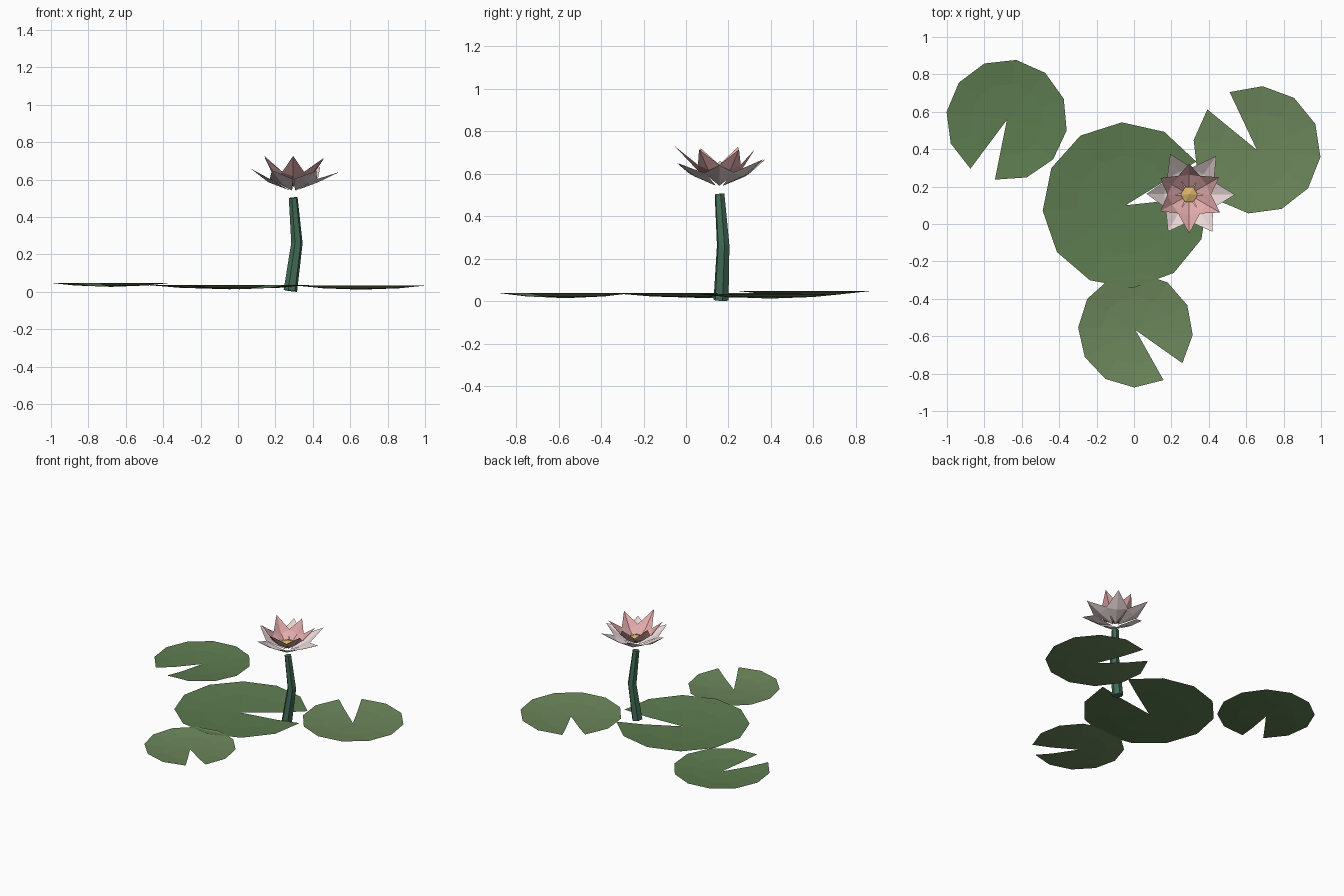
import bpy, math
from mathutils import Vector

if "Cube" in bpy.data.objects:
    bpy.data.objects.remove(bpy.data.objects["Cube"])


def material(name, rgb):
    m = bpy.data.materials.new(name)
    m.diffuse_color = (*rgb, 1)
    m.use_nodes = True
    m.node_tree.nodes["Principled BSDF"].inputs["Base Color"].default_value = m.diffuse_color
    return m


def add_mesh(name, verts, faces, mat):
    me = bpy.data.meshes.new(name)
    me.from_pydata(verts, [], faces)
    me.update()
    me.materials.append(mat)
    ob = bpy.data.objects.new(name, me)
    bpy.context.collection.objects.link(ob)
    return ob


def lily_pad(name, x, y, z, r, notch_deg, rise, mat):
    """Shallow 11-sided dish with a wedge cut out towards notch_deg."""
    gap, n = math.radians(25.5), 11
    start = math.radians(notch_deg) + gap / 2
    step = (2 * math.pi - gap) / n
    verts = [(x, y, z)]
    for f, h in ((0.6, 0.35), (1.0, 1.0)):
        for i in range(n + 1):
            a = start + i * step
            verts.append((x + r * f * math.cos(a), y + r * f * math.sin(a), z + rise * h))
    faces = []
    for i in range(1, n + 1):
        o = i + n + 1
        faces += [(0, i, i + 1), (i, o, o + 1, i + 1)]
    return add_mesh(name, verts, faces, mat)


def petal_ring(name, tips, base, mid, half_width, mat):
    """Kite petals with a central fold; tips = (angle, radius, height)."""
    verts, faces = [], []
    for deg, r, z in tips:
        a = math.radians(deg)
        out = Vector((math.cos(a), math.sin(a), 0))
        side = Vector((-out.y, out.x, 0))
        c = Vector((FX, FY, 0))
        up = Vector((0, 0, 1))
        f = (mid[1] - base[1])
        wide = c + out * mid[0] + up * (mid[1] + f * 0.22)
        b = len(verts)
        verts += [c + out * base[0] + up * base[1],
                  wide - side * half_width,
                  c + out * r + up * z,
                  wide + side * half_width,
                  c + out * (mid[0] + 0.008) + up * (mid[1] - 0.006)]
        faces += [(b + 4, b + i, b + (i + 1) % 4) for i in range(4)]
    return add_mesh(name, verts, faces, mat)


FX, FY = 0.295, 0.157   # flower axis

green_dark = material("pad_green", (0.11, 0.20, 0.08))
green_light = material("pad_light_green", (0.15, 0.24, 0.105))
stem_green = material("stem_green", (0.055, 0.15, 0.095))
white_pink = material("outer_petal", (0.82, 0.68, 0.68))
pink = material("inner_petal", (0.76, 0.40, 0.40))
gold = material("gold", (0.68, 0.45, 0.14))

# Floating pads
lily_pad("large_pad", -0.045, 0.10, 0.014, 0.444, 19, 0.023, green_dark)
lily_pad("back_left_pad", -0.68, 0.556, 0.027, 0.325, 246, 0.021, green_dark)
lily_pad("right_pad", 0.657, 0.396, 0.012, 0.342, 128, 0.021, green_light)
lily_pad("front_pad", 0.008, -0.567, 0.014, 0.307, 312, 0.023, green_light)

# Bent six-sided stem
path = [((0.280, 0.165, 0.008), 0.037, (0.14, 0.04, 1)),
        ((0.315, 0.175, 0.262), 0.031, (0.03, 0, 1)),
        ((0.295, 0.158, 0.504), 0.024, (-0.08, -0.07, 1))]
verts, faces, S = [], [], 6
for p, r, normal in path:
    n = Vector(normal).normalized()
    u = Vector((0, 1, 0)).cross(n).normalized()
    v = n.cross(u)
    for i in range(S):
        a = 2 * math.pi * i / S + 0.2
        verts.append(Vector(p) + u * r * math.cos(a) + v * r * math.sin(a))
for k in range(2):
    for i in range(S):
        j = (i + 1) % S
        faces.append((k * S + i, k * S + j, (k + 1) * S + j, (k + 1) * S + i))
faces += [tuple(range(S))[::-1], tuple(range(2 * S, 3 * S))]
low = min(v.z for v in verts)
for v in verts[:S]:
    v.z -= low
add_mesh("stem", verts, faces, stem_green)

# Flower petals
petal_ring("outer_petals",
           [(0, 0.245, 0.64), (55, 0.252, 0.668), (115, 0.24, 0.668),
            (179, 0.228, 0.66), (240, 0.227, 0.65), (302, 0.233, 0.648)],
           (0.018, 0.543), (0.125, 0.592), 0.073, white_pink)
petal_ring("inner_petals",
           [(30, 0.185, 0.714), (90, 0.165, 0.712), (150, 0.177, 0.727),
            (210, 0.177, 0.72), (270, 0.208, 0.727), (330, 0.191, 0.714)],
           (0.012, 0.56), (0.098, 0.625), 0.06, pink)

# Golden flower centre
verts, faces = [(FX, FY, 0.618)], []
for r, z in ((0.046, 0.602), (0.028, 0.57)):
    for i in range(S):
        a = 2 * math.pi * i / S
        verts.append((FX + r * math.cos(a), FY + r * math.sin(a), z))
for i in range(S):
    j = (i + 1) % S
    faces += [(0, 1 + i, 1 + j), (1 + i, 7 + i, 7 + j, 1 + j)]
faces.append(tuple(range(7, 13))[::-1])
add_mesh("flower_centre", verts, faces, gold)
